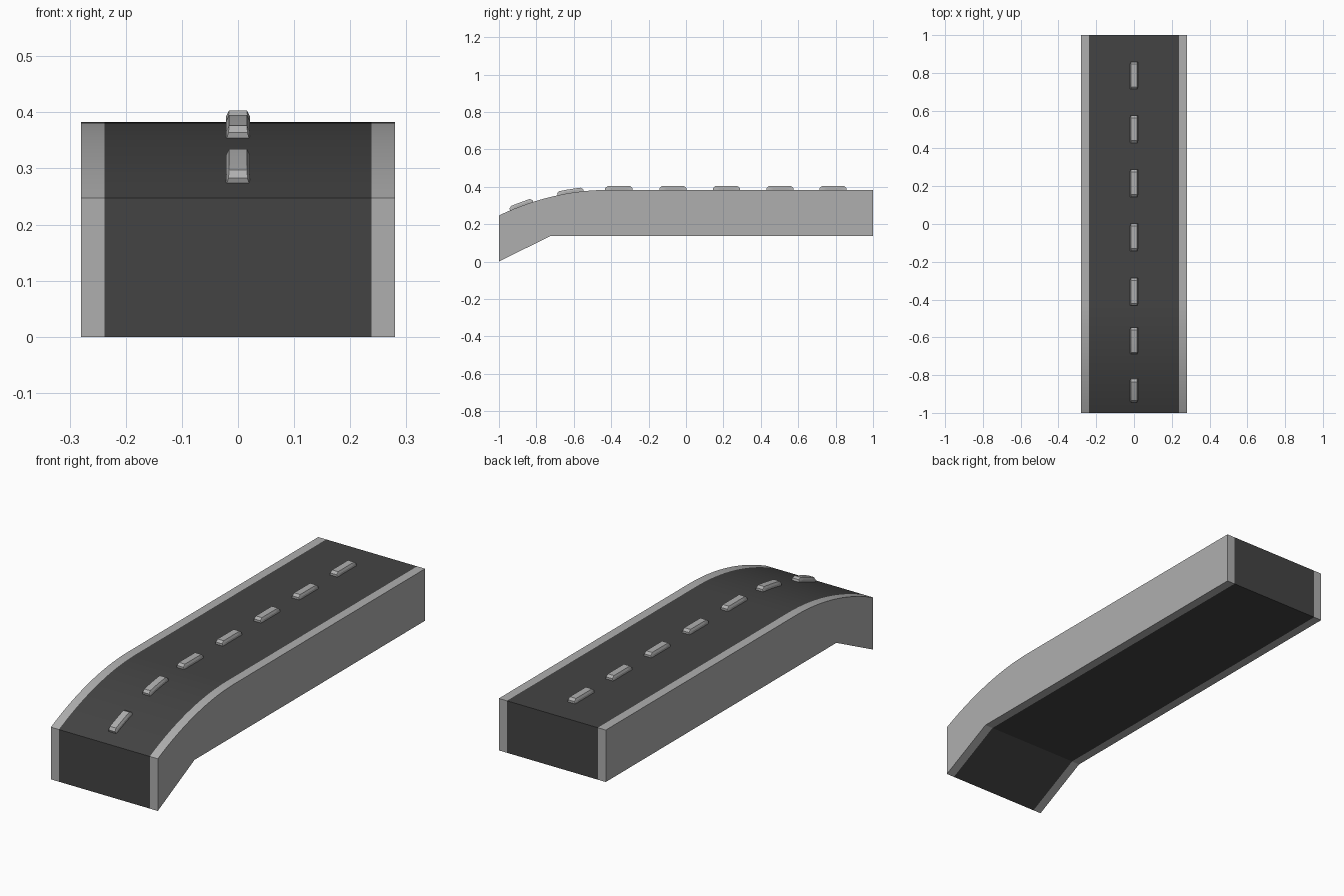
import bpy, bmesh, math

if "Cube" in bpy.data.objects:
    bpy.data.objects.remove(bpy.data.objects["Cube"])

TOP, LOW, BEND = 0.383, 0.247, -0.42   # flat height, front edge height, where the slope starts


def surface(y):
    """Height and slope of the road surface at y."""
    if y >= BEND:
        return TOP, 0.0
    t = (BEND - y) / (BEND + 1)
    k = TOP - LOW
    return TOP - k * t * t, 2 * k * t / (BEND + 1)


def material(name, v):
    m = bpy.data.materials.new(name)
    m.diffuse_color = (v, v, v, 1)
    m.use_nodes = True
    m.node_tree.nodes["Principled BSDF"].inputs["Base Color"].default_value = m.diffuse_color
    return m


def finish(bm, name, mats):
    bmesh.ops.recalc_face_normals(bm, faces=bm.faces[:])
    for f in bm.faces:
        f.smooth = True
    me = bpy.data.meshes.new(name)
    bm.to_mesh(me)
    bm.free()
    for m in mats:
        me.materials.append(m)
    me.set_sharp_from_angle(angle=math.radians(20))
    ob = bpy.data.objects.new(name, me)
    bpy.context.collection.objects.link(ob)
    return ob


asphalt = material("dark_asphalt", 0.057)
concrete = material("grey_concrete", 0.43)

# Road deck: one side profile swept across x, with concrete strips at both edges
N = 20
profile = [(-1 + (BEND + 1) * i / N, 0) for i in range(N + 1)]
profile = [(y, surface(y)[0]) for y, _ in profile]
profile += [(1, TOP), (1, 0.137), (-0.725, 0.137), (-1, 0.0)]
bm = bmesh.new()
rows = [[bm.verts.new((x, y, z)) for y, z in profile] for x in (-0.28, -0.238, 0.238, 0.28)]
n = len(profile)
for s in range(3):
    for i in range(n):
        j = (i + 1) % n
        f = bm.faces.new((rows[s][i], rows[s][j], rows[s + 1][j], rows[s + 1][i]))
        f.material_index = 0 if s == 1 else 1
for row in (rows[0], rows[3]):
    bm.faces.new(row).material_index = 1
finish(bm, "road_deck", [asphalt, concrete])


# Raised lane markers: chamfered bars that follow the road surface
def lane_marker(name, y0, y1):
    bm = bmesh.new()
    inset = 0.012
    stations = [(0.0, 0.010, 0.021)]
    stations += [(inset + (y1 - y0 - 2 * inset) * i / 5, 0.020, 0.016) for i in range(6)]
    stations += [(y1 - y0, 0.010, 0.021)]
    rings = []
    for d, h, w in stations:
        y = y0 + d
        z, slope = surface(y)
        a = math.atan(slope)
        ring = []
        for x, up in ((-0.021, -0.004), (-0.021, 0.010), (-w, h), (w, h), (0.021, 0.010), (0.021, -0.004)):
            if h < 0.015 and up == h and abs(x) == w:
                x *= 0.8
            ring.append(bm.verts.new((x, y - up * math.sin(a), z + up * math.cos(a))))
        rings.append(ring)
    for r, q in zip(rings, rings[1:]):
        for i in range(6):
            j = (i + 1) % 6
            bm.faces.new((r[i], r[j], q[j], q[i]))
    bm.faces.new(rings[0])
    bm.faces.new(rings[-1])
    finish(bm, name, [concrete])


spans = [(-0.94, -0.817), (-0.687, -0.548), (-0.432, -0.286), (-0.142, 0.002),
         (0.144, 0.288), (0.430, 0.574), (0.714, 0.858)]
for i, (a, b) in enumerate(spans):
    lane_marker(f"lane_marker_{i + 1}", a, b)
